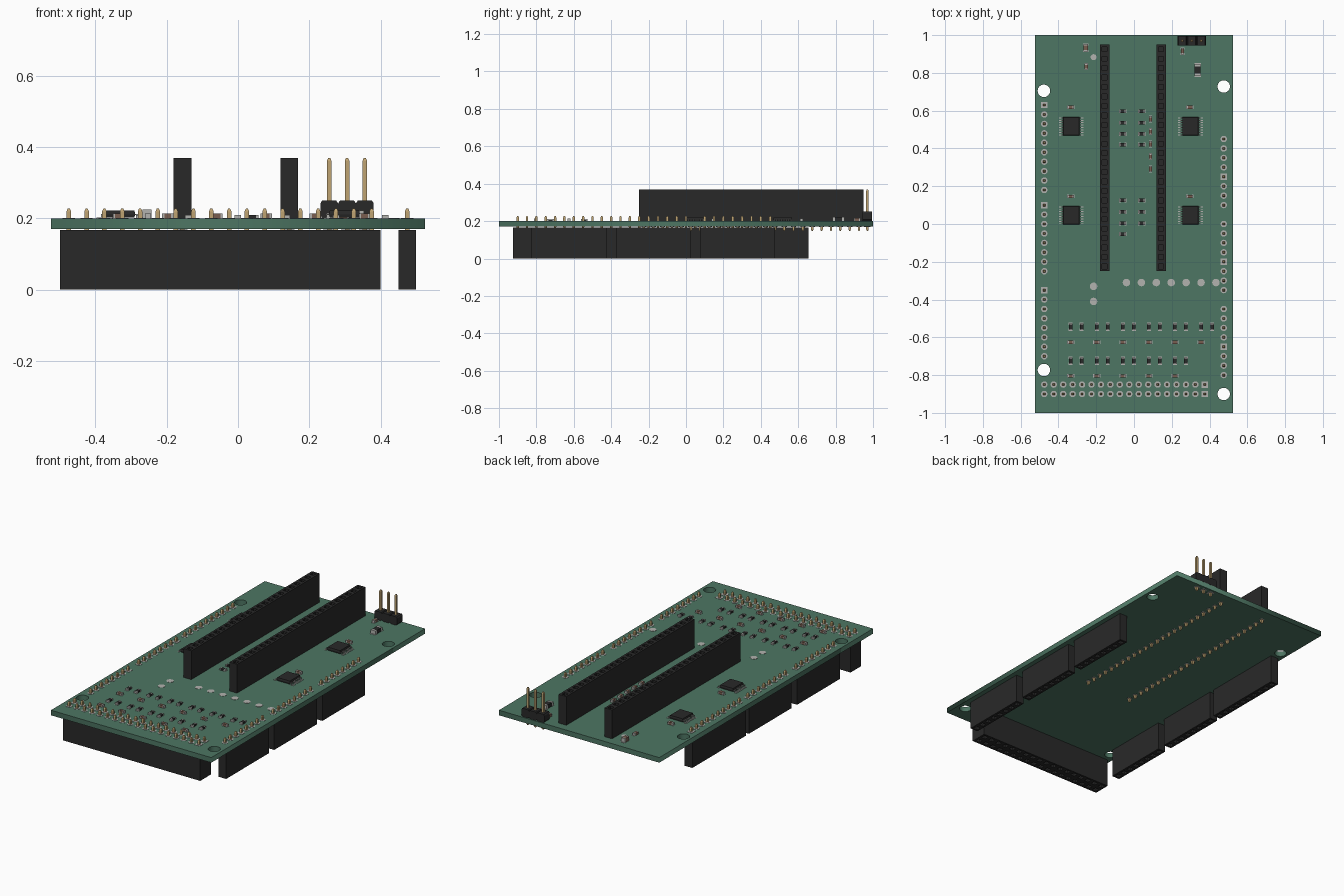
import bpy, bmesh
from math import cos, sin, tau, pi
from mathutils import Matrix

if "Cube" in bpy.data.objects:
    bpy.data.objects.remove(bpy.data.objects["Cube"])


def mat(name, r, g, b):
    m = bpy.data.materials.new(name)
    m.diffuse_color = (r, g, b, 1)
    m.use_nodes = True
    m.node_tree.nodes["Principled BSDF"].inputs["Base Color"].default_value = m.diffuse_color
    return m


GREEN = mat("board_green", 0.075, 0.18, 0.125)
BLACK = mat("plastic_black", 0.022, 0.022, 0.022)
GOLD = mat("pin_gold", 0.52, 0.37, 0.17)
SILVER = mat("solder_silver", 0.45, 0.45, 0.43)
BROWN = mat("ceramic_brown", 0.19, 0.11, 0.08)
PCB = 0.20  # top surface of the board


def finish(bm, name, material):
    bmesh.ops.recalc_face_normals(bm, faces=bm.faces)
    me = bpy.data.meshes.new(name)
    bm.to_mesh(me)
    bm.free()
    me.materials.append(material)
    ob = bpy.data.objects.new(name, me)
    bpy.context.collection.objects.link(ob)
    return ob


def loft(bm, x, y, rings):
    """Stack of rectangles (z, half_x, half_y) joined into a closed solid."""
    prev = None
    for z, hx, hy in rings:
        ring = [bm.verts.new((x + sx * hx, y + sy * hy, z))
                for sx, sy in ((-1, -1), (1, -1), (1, 1), (-1, 1))]
        if prev:
            for i in range(4):
                j = (i + 1) % 4
                bm.faces.new((prev[i], prev[j], ring[j], ring[i]))
        else:
            bm.faces.new(ring[::-1])
        prev = ring
    bm.faces.new(prev)


def box(bm, x, y, z0, z1, sx, sy):
    loft(bm, x, y, [(z0, sx / 2, sy / 2), (z1, sx / 2, sy / 2)])


def pin(bm, x, y, z0, z1, h=0.0063):
    t = 0.008
    loft(bm, x, y, [(z0, h * .45, h * .45), (z0 + t, h, h), (z1 - t, h, h), (z1, h * .45, h * .45)])


def pad(bm, x, y, r, square=False, z=PCB):
    if square:
        box(bm, x, y, z, z + 0.0015, 2 * r, 2 * r)
    else:
        bmesh.ops.create_cone(bm, cap_ends=True, segments=20, radius1=r, radius2=r,
                              depth=0.0015, matrix=Matrix.Translation((x, y, z + 0.00075)))


def socket(name, x, y, nx, ny, z_closed, z_open):
    """Strip of contact cells with a square recess in the open side of each cell."""
    bm = bmesh.new()
    p = 0.05
    d = 1 if z_open > z_closed else -1
    v = [[bm.verts.new((x + (i - nx / 2) * p, y + (j - ny / 2) * p, z_open))
          for j in range(ny + 1)] for i in range(nx + 1)]
    cells = [bm.faces.new((v[i][j], v[i + 1][j], v[i + 1][j + 1], v[i][j + 1]))
             for i in range(nx) for j in range(ny)]
    rim = [e for e in bm.edges if e.is_boundary]
    ext = bmesh.ops.extrude_edge_only(bm, edges=rim)["geom"]
    for w in ext:
        if isinstance(w, bmesh.types.BMVert):
            w.co.z = z_closed
    bmesh.ops.contextual_create(bm, geom=[e for e in ext if isinstance(e, bmesh.types.BMEdge)])
    bmesh.ops.inset_individual(bm, faces=cells, thickness=0.017)
    out = bmesh.ops.extrude_discrete_faces(bm, faces=cells)["faces"]
    for f in out:
        for w in f.verts:
            w.co.z -= d * 0.09
    return finish(bm, name, BLACK)


# Circuit board with four mounting holes
cu = bpy.data.curves.new("circuit_board", 'CURVE')
cu.dimensions, cu.fill_mode, cu.extrude = '2D', 'BOTH', 0.015
outlines = [[(-.525, -1), (.525, -1), (.525, 1), (-.525, 1)]]
for hx, hy in ((-.477, .705), (.475, .728), (-.477, -.773), (.475, -.90)):
    outlines.append([(hx + .033 * cos(tau * k / 32), hy + .033 * sin(tau * k / 32)) for k in range(32)])
for pts in outlines:
    sp = cu.splines.new('POLY')
    sp.points.add(len(pts) - 1)
    for q, (px, py) in zip(sp.points, pts):
        q.co = (px, py, 0, 1)
    sp.use_cyclic_u = True
board = bpy.data.objects.new("circuit_board", cu)
bpy.context.collection.objects.link(board)
board.location.z = 0.185
cu.materials.append(GREEN)
bpy.context.view_layer.objects.active = board
board.select_set(True)
bpy.ops.object.convert(target='MESH')
board.select_set(False)

pins, pads = bmesh.new(), bmesh.new()

# Sockets hanging under the board, pin tails poking through the top
for side, x, groups in (("left", -.475, ((.63, 10), (.10, 8), (-.35, 8))),
                        ("right", .475, ((.45, 8), (0, 8), (-.45, 8)))):
    for k, (top, n) in enumerate(groups):
        socket(f"lower_socket_{side}_{k + 1}", x, top - (n - 1) * .025, 1, n, .167, 0)
        for i in range(n):
            pin(pins, x, top - .05 * i, .16, .228)
            pad(pads, x, top - .05 * i, .017, i == (0 if side == "left" else n - 4))
socket("lower_socket_double", -.05, -.875, 18, 2, .167, 0)
for i in range(18):
    for y in (-.85, -.90):
        pin(pins, -.475 + .05 * i, y, .16, .228)
        pad(pads, -.475 + .05 * i, y, .017, i == 17)

# Two tall sockets on top, tails below
for name, x in (("left", -.156), ("right", .144)):
    socket(f"upper_socket_{name}", x, .35, 1, 24, PCB, .37)
    for i in range(24):
        pin(pins, x, -.225 + .05 * i, .147, .21)
        pad(pads, x, -.225 + .05 * i, .014, z=.1688)

# Three-pin header
bm = bmesh.new()
for i in range(3):
    x = .256 + .05 * i
    loft(bm, x, .97, [(PCB, .018, .025), (PCB + .008, .025, .025), (.242, .025, .025), (.25, .02, .025)])
    pin(pins, x, .97, .147, .37)
    pad(pads, x, .97, .017, i == 0, z=.1688)
finish(bm, "pin_header_base", BLACK)

# Test points
for i in range(7):
    pad(pads, -.04 + .079 * i, -.31, .02)
for x, y, r in ((-.214, -.33, .02), (-.214, -.41, .02), (-.214, .883, .016)):
    pad(pads, x, y, r)

# Driver chips with gull-wing legs
chips, legs = bmesh.new(), bmesh.new()
for x in (-.332, .299):
    for y in (.517, .046):
        loft(chips, x, y, [(.203, .041, .047), (.211, .0435, .049), (.213, .0435, .049), (.222, .041, .047)])
        for s in (-1, 1):
            for i in range(8):
                ly = y + (i - 3.5) * .0128
                box(legs, x + s * .058, ly, PCB, .2025, .014, .005)
                box(legs, x + s * .051, ly, PCB, .2125, .003, .005)
                box(legs, x + s * .046, ly, .210, .2125, .010, .005)
finish(chips, "chip_bodies", BLACK)
finish(legs, "chip_legs", SILVER)

# Small two-terminal parts: body plus two metal end caps
res, caps, ends = bmesh.new(), bmesh.new(), bmesh.new()


def chip_part(bm, x, y, length, width, height, vertical=False):
    def put(b, off, l, w, h):
        sx, sy = (w, l) if vertical else (l, w)
        ox, oy = (0, off) if vertical else (off, 0)
        box(b, x + ox, y + oy, PCB, PCB + h, sx, sy)
    e = length * .2
    put(bm, 0, length - 2 * e, width * .97, height * .98)
    for s in (-1, 1):
        put(ends, s * (length - e) / 2, e, width, height)
        put(pads, s * (length - e * .6) / 2, e * 1.5, width * 1.1, .0015)


for x in (-.06, .04):
    for y in (.597, .536, .477, .420, .125, .064, .003):
        chip_part(res, x, y, .034, .019, .010)
chip_part(res, -.06, -.053, .034, .019, .010)
COLS = [-.335 + .138 * i for i in range(6)]
for i, x in enumerate(COLS):
    for y, n in ((-.544, 6), (-.724, 5)):
        if i < n:
            chip_part(res, x, y, .036, .019, .010, True)
            chip_part(res, x + .058, y, .036, .019, .010, True)
    chip_part(caps, x, -.626, .032, .017, .014)
    if i < 5:
        chip_part(caps, x, -.804, .032, .017, .014)
for i in range(5):
    chip_part(caps, .087, .555 - .066 * i, .032, .016, .014, True)
for x in (-.335, .296):
    for y in (.618, .146):
        chip_part(caps, x, y, .034, .017, .015)
chip_part(caps, -.255, .933, .040, .025, .025, True)
chip_part(caps, .257, .915, .034, .018, .016, True)
chip_part(caps, -.253, .833, .032, .017, .014, True)
chip_part(res, .337, .815, .064, .032, .022, True)

finish(res, "resistors", BLACK)
finish(caps, "capacitors", BROWN)
finish(ends, "component_end_caps", SILVER)
finish(pads, "solder_pads", SILVER)
finish(pins, "contact_pins", GOLD)
